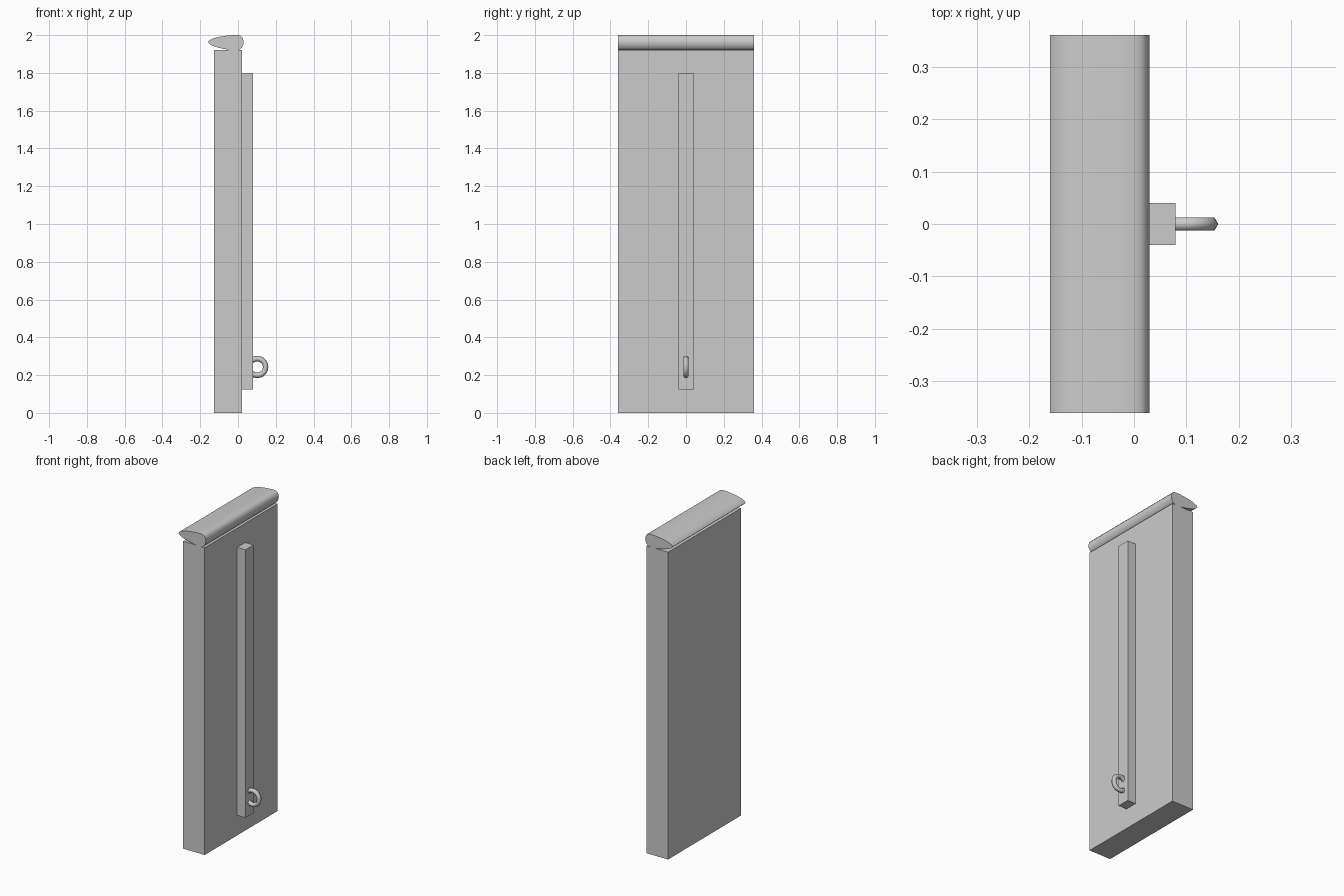
import bpy, bmesh
from math import radians
from mathutils import Matrix

default = bpy.data.objects.get("Cube")
if default:
    bpy.data.objects.remove(default, do_unlink=True)

grey = bpy.data.materials.new("plain grey")
grey.use_nodes = True
colour = (0.6, 0.6, 0.6, 1.0)
grey.diffuse_color = colour
grey.node_tree.nodes["Principled BSDF"].inputs["Base Color"].default_value = colour

DEPTH = 0.36  # half of the panel's extent along y


def finish(name, bm, smooth=False):
    bmesh.ops.recalc_face_normals(bm, faces=bm.faces)
    mesh = bpy.data.meshes.new(name)
    bm.to_mesh(mesh)
    bm.free()
    mesh.materials.append(grey)
    obj = bpy.data.objects.new(name, mesh)
    bpy.context.collection.objects.link(obj)
    if smooth:
        bpy.ops.object.select_all(action="DESELECT")
        obj.select_set(True)
        bpy.context.view_layer.objects.active = obj
        bpy.ops.object.shade_smooth_by_angle(angle=radians(40))
    return obj


def box(name, low, high):
    bm = bmesh.new()
    size = [b - a for a, b in zip(low, high)]
    centre = [(a + b) / 2 for a, b in zip(low, high)]
    matrix = Matrix.Translation(centre) @ Matrix.Diagonal((*size, 1))
    bmesh.ops.create_cube(bm, size=1, matrix=matrix)
    return finish(name, bm)


# Upright slab and the handle strip on its side
box("panel", (-0.128, -DEPTH, 0), (0.022, DEPTH, 1.92))
box("handle_strip", (0.022, -0.04, 0.125), (0.079, 0.04, 1.80))

# Rounded cap: a teardrop profile swept along the panel's top edge
profile = [
    (-0.16, 1.962), (-0.152, 1.973), (-0.13, 1.983), (-0.10, 1.991),
    (-0.06, 1.997), (-0.025, 2.0), (0.0, 2.0), (0.015, 1.996),
    (0.025, 1.985), (0.03, 1.967), (0.028, 1.95), (0.02, 1.933),
    (0.01, 1.924), (-0.004, 1.92), (-0.035, 1.92), (-0.08, 1.928),
    (-0.12, 1.938), (-0.145, 1.948),
]
bm = bmesh.new()
end = bm.faces.new([bm.verts.new((x, -DEPTH, z)) for x, z in profile])
swept = bmesh.ops.extrude_face_region(bm, geom=[end], use_keep_orig=True)["geom"]
bmesh.ops.translate(bm, vec=(0, 2 * DEPTH, 0),
                    verts=[g for g in swept if isinstance(g, bmesh.types.BMVert)])
finish("top_cap", bm, smooth=True)

# Pull ring, half sunk into the strip
bpy.ops.mesh.primitive_torus_add(
    location=(0.102, 0, 0.243), rotation=(radians(90), 0, 0),
    major_segments=32, minor_segments=6, major_radius=0.044, minor_radius=0.0145)
ring = bpy.context.object
ring.name = "pull_ring"
ring.data.materials.append(grey)
bpy.ops.object.shade_smooth_by_angle(angle=radians(65))
